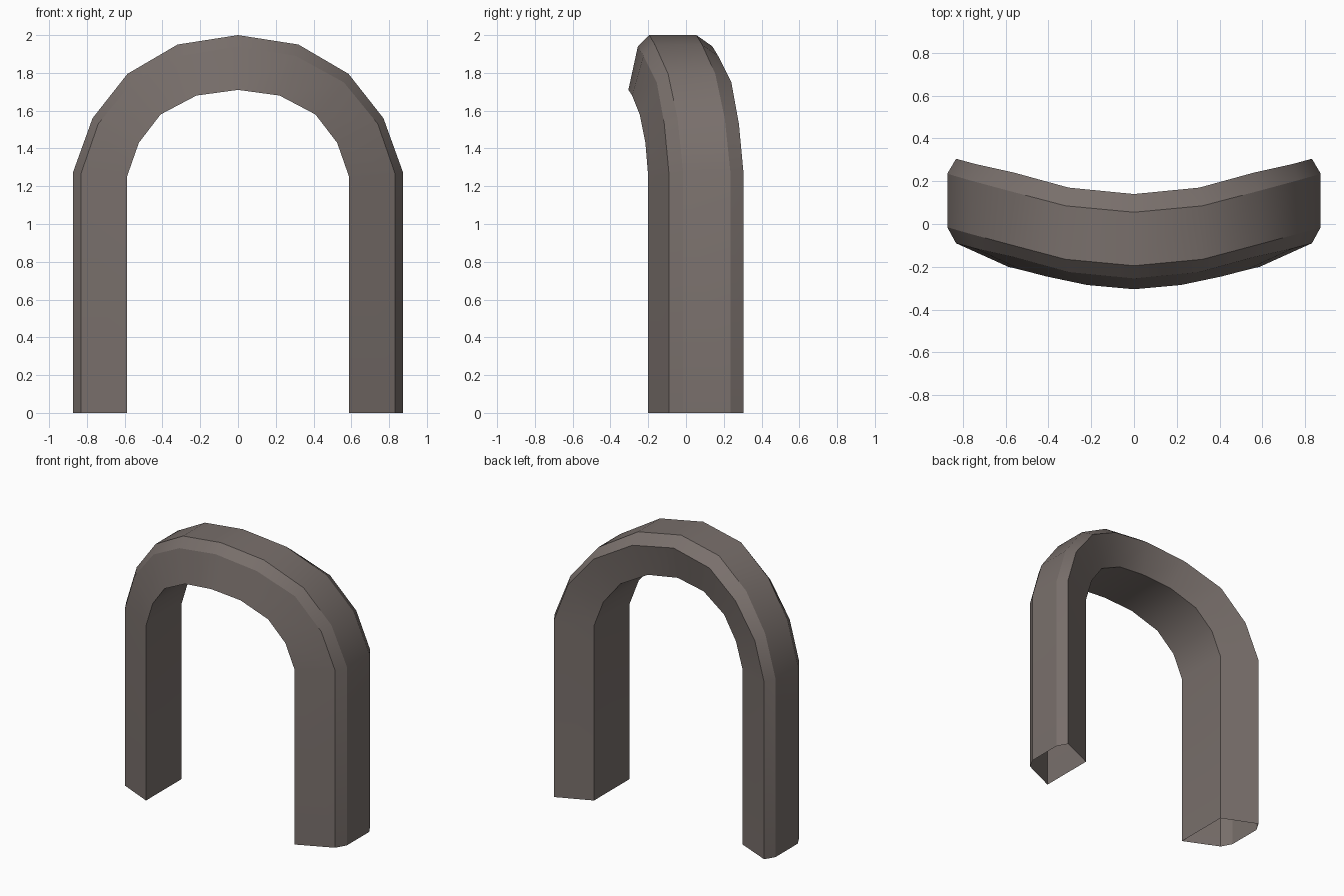
import bpy, bmesh

if "Cube" in bpy.data.objects:
    bpy.data.objects.remove(bpy.data.objects["Cube"])

# Five section rails (x, z, y shift) from apex to spring line, then the foot
outer = [(0, 2.0, 0), (.32, 1.95, .03), (.585, 1.795, .10), (.77, 1.56, .15), (.873, 1.275, .18)]
bevel = [(0, 1.94, 0), (.305, 1.89, .03), (.56, 1.75, .10), (.74, 1.53, .14), (.832, 1.265, .165)]
inner = [(0, 1.71, 0), (.22, 1.68, .02), (.41, 1.58, .06), (.525, 1.43, .09), (.588, 1.25, .105)]

# Six-sided section: rail and its y position at the apex
section = [(inner, -.305), (bevel, -.255), (outer, -.195),
           (outer, .055), (bevel, .14), (inner, .095)]


def full_rail(rail, y):
    half = [(x, y + s, z) for x, z, s in rail]
    half.append((half[-1][0], half[-1][1], 0))          # foot
    mirrored = [(-x, yy, z) for x, yy, z in half[:0:-1]]
    return mirrored + half


# Arch tube, open at the feet; smooth along its length, crisp at the section corners
bm = bmesh.new()
rails = [[bm.verts.new(p) for p in full_rail(r, y)] for r, y in section]
for k, a in enumerate(rails):
    b = rails[(k + 1) % len(rails)]
    for i in range(len(a) - 1):
        bm.faces.new((a[i], a[i + 1], b[i + 1], b[i])).smooth = True
for rail in rails:
    for v, w in zip(rail, rail[1:]):
        bm.edges.get((v, w)).smooth = False
bmesh.ops.recalc_face_normals(bm, faces=bm.faces)
mesh = bpy.data.meshes.new("arch")
bm.to_mesh(mesh)
bm.free()
arch = bpy.data.objects.new("arch", mesh)
bpy.context.collection.objects.link(arch)

# Dark warm grey stone
stone = bpy.data.materials.new("dark_stone")
stone.diffuse_color = (.19, .16, .148, 1)
stone.use_nodes = True
stone.node_tree.nodes["Principled BSDF"].inputs["Base Color"].default_value = stone.diffuse_color
mesh.materials.append(stone)
